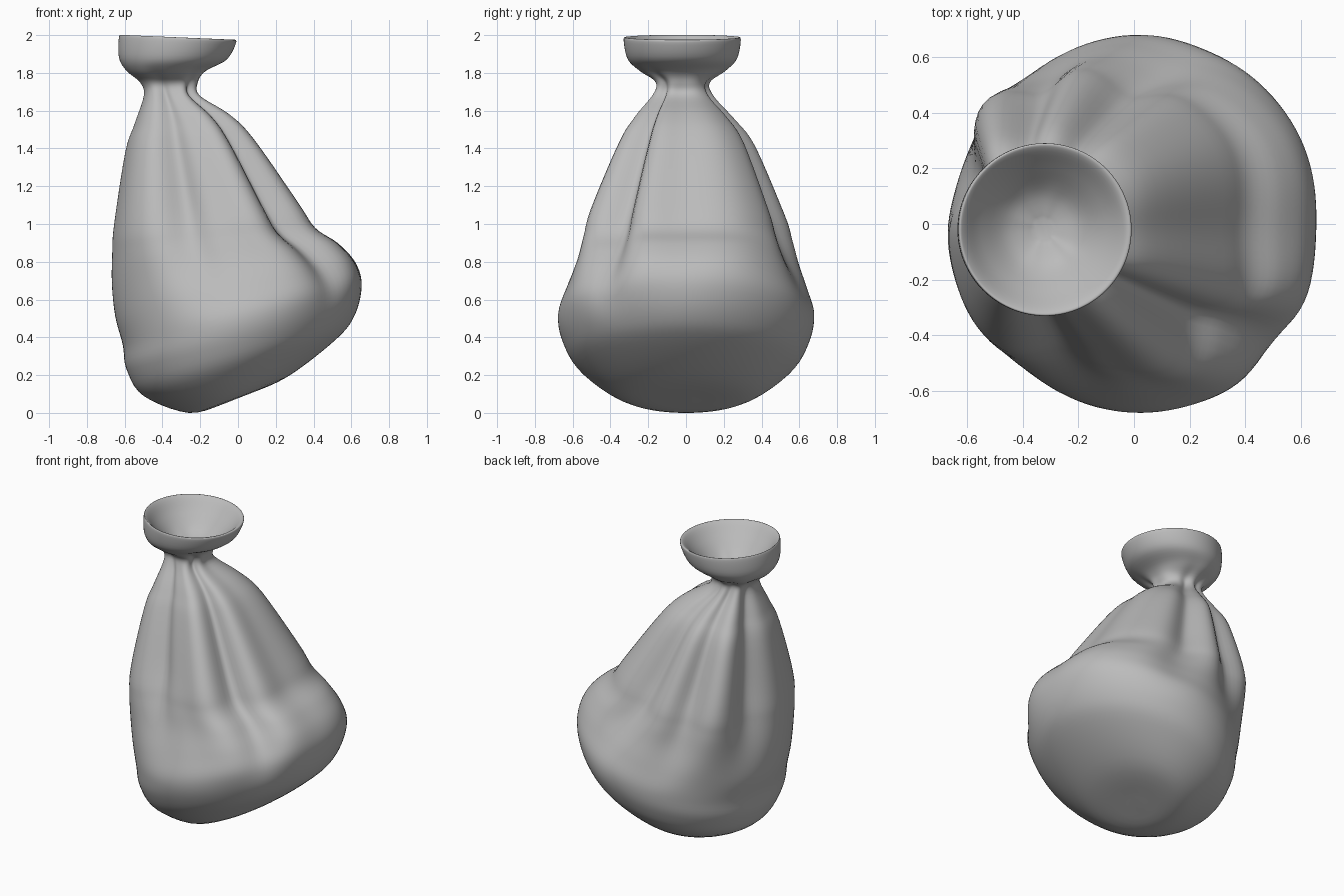
import bpy
import bmesh
import math
from mathutils import Vector

cube = bpy.data.objects.get("Cube")
if cube:
    bpy.data.objects.remove(cube)

SEGMENTS = 120
STEPS = 5

# Tilted rings: left x, left z, right x, right z, half depth
BODY = (
    (-.07, .05, .03, .09, .06),
    (-.26, 0, .26, .19, .34),
    (-.5, .09, .52, .39, .56),
    (-.59, .23, .62, .52, .65),
    (-.61, .36, .66, .68, .68),
    (-.65, .51, .63, .8, .65),
    (-.67, .68, .54, .9, .61),
    (-.67, .85, .42, .98, .58),
    (-.66, 1, .33, 1.11, .54),
    (-.6, 1.38, .09, 1.45, .38),
    (-.55, 1.53, -.04, 1.58, .28),
)
NECK = (
    (-.5, 1.68, -.2, 1.68, .17),
    (-.52, 1.75, -.21, 1.75, .15),
    (-.59, 1.81, -.17, 1.81, .23),
    (-.63, 1.88, -.06, 1.87, .29),
    (-.63, 1.99, -.01, 1.96, .31),
)
MOUTH_INSIDE = (
    (-.61, 1.99, -.03, 1.97, .29),
    (-.55, 1.91, -.1, 1.9, .22),
    (-.46, 1.82, -.2, 1.81, .13),
    (-.36, 1.78, -.29, 1.78, .04),
)

# Gathered cloth folds: direction in degrees, width, depth
VALLEYS = (
    (-106, 10, .2), (-85, 14, .1), (-41, 7, .22), (-3, 10, .04),
    (74, 10, .2), (114, 8, .16), (160, 10, .18),
)
RIDGES = (
    (-140, 14, .04), (-62, 9, .07), (-25, 10, .06), (28, 12, .04), (133, 11, .11),
)


def fold_sum(folds, degrees):
    total = 0
    for direction, width, depth in folds:
        gap = (degrees - direction + 180) % 360 - 180
        total += depth * math.exp(-(gap / width) ** 2 / 2)
    return total


def ramp(value, start, end):
    t = min(max((value - start) / (end - start), 0), 1)
    return t * t * (3 - 2 * t)


def smooth_rings(rings):
    """Pass a flowing curve through the rings."""
    rings = [Vector(ring) for ring in rings]
    result = []
    for i in range(len(rings) - 1):
        a, b, c = rings[max(i - 1, 0)], rings[i], rings[i + 1]
        d = rings[min(i + 2, len(rings) - 1)]
        for k in range(STEPS):
            t = k / STEPS
            result.append(b + (c - a) * (t / 2)
                          + (a * 2 - b * 5 + c * 4 - d) * (t * t / 2)
                          + (b * 3 - a - c * 3 + d) * (t ** 3 / 2))
    result.append(rings[-1])
    return result


def add_ring(bm, ring):
    left_x, left_z, right_x, right_z, half_depth = ring
    left = Vector((left_x, 0, left_z))
    right = Vector((right_x, 0, right_z))
    centre = (left + right) / 2
    half_width = (right - left) / 2
    centre.y = -.02 * ramp(centre.z, 1.4, 1.7)
    side = Vector((0, half_depth, 0))
    verts = []
    for k in range(SEGMENTS):
        angle = math.tau * k / SEGMENTS
        degrees = math.degrees(angle)
        offset = half_width * math.cos(angle) + side * math.sin(angle)
        # Folds fade into the full belly below and the tied neck above
        height = centre.z + offset.z
        strength = ramp(height, .45, 1.15) * (1 - ramp(height, 1.65, 1.87))
        relief = fold_sum(RIDGES, degrees) - fold_sum(VALLEYS, degrees)
        verts.append(bm.verts.new(centre + offset * (1 + strength * relief)))
    return verts


# Cloth colour
cloth = bpy.data.materials.new("grey_cloth")
cloth.use_nodes = True
grey = (.5, .5, .5, 1)
cloth.diffuse_color = grey
cloth.node_tree.nodes["Principled BSDF"].inputs["Base Color"].default_value = grey

# Sack body, neck and open mouth as one skin
bm = bmesh.new()
loops = [add_ring(bm, ring) for ring in smooth_rings(BODY + NECK + MOUTH_INSIDE)]
for low, high in zip(loops, loops[1:]):
    for k in range(SEGMENTS):
        following = (k + 1) % SEGMENTS
        bm.faces.new((low[k], low[following], high[following], high[k]))
bm.faces.new(reversed(loops[0]))
bm.faces.new(loops[-1])
for face in bm.faces:
    face.smooth = True
bmesh.ops.recalc_face_normals(bm, faces=bm.faces)
mesh = bpy.data.meshes.new("tied_sack")
bm.to_mesh(mesh)
bm.free()
mesh.materials.append(cloth)
sack = bpy.data.objects.new("tied_sack", mesh)
bpy.context.collection.objects.link(sack)
